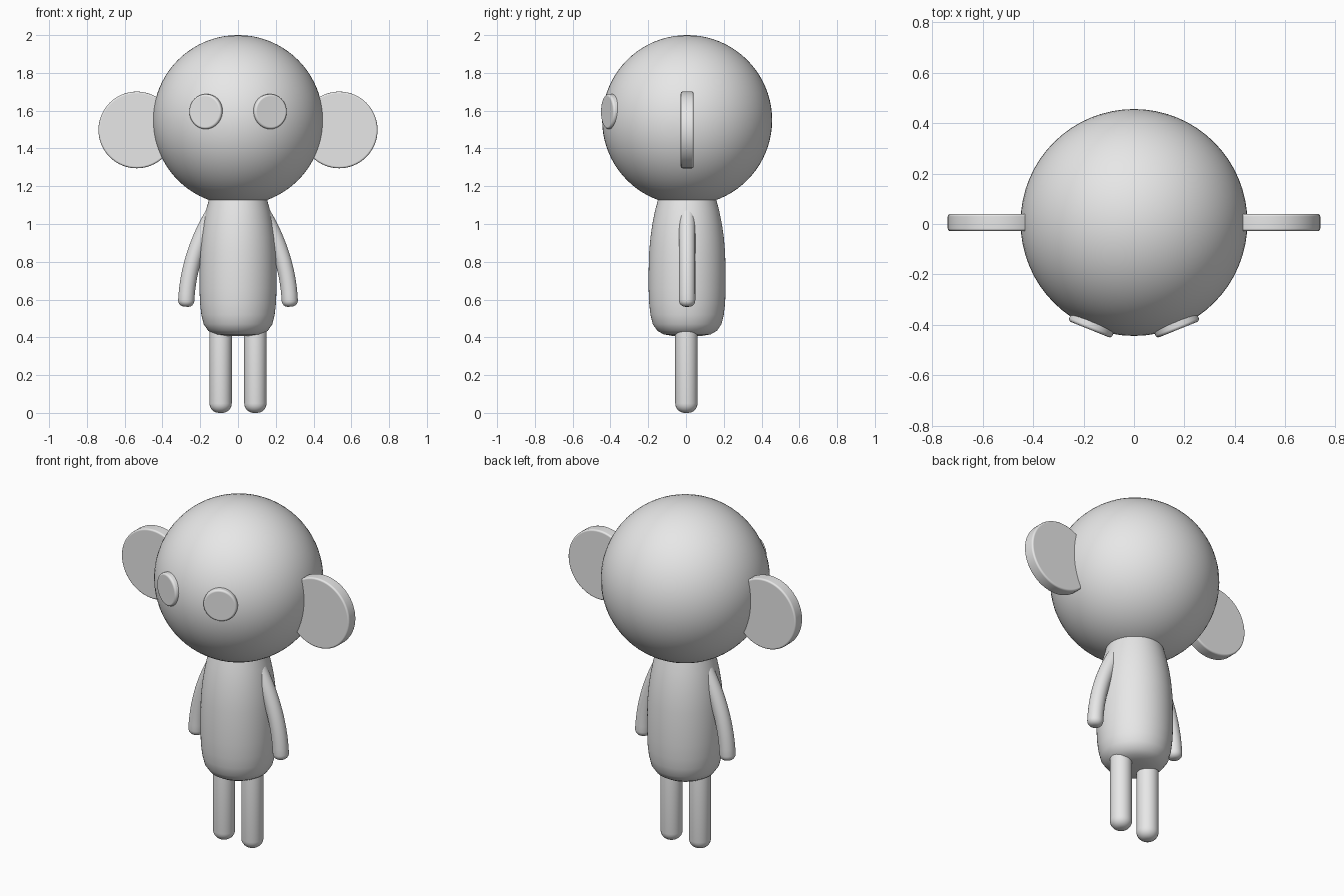
import bpy, bmesh, math
from mathutils import Vector, Matrix

if "Cube" in bpy.data.objects:
    bpy.data.objects.remove(bpy.data.objects["Cube"])

CY = 0.006  # depth of the figure's centre line
grey = bpy.data.materials.new("plain grey")
grey.diffuse_color = (0.8, 0.8, 0.8, 1)
grey.use_nodes = True
grey.node_tree.nodes["Principled BSDF"].inputs["Base Color"].default_value = grey.diffuse_color


def finish(name, bm, mirror=False, weighted=False):
    bmesh.ops.recalc_face_normals(bm, faces=bm.faces[:])
    me = bpy.data.meshes.new(name)
    bm.to_mesh(me)
    bm.free()
    me.materials.append(grey)
    for p in me.polygons:
        p.use_smooth = True
    ob = bpy.data.objects.new(name, me)
    bpy.context.collection.objects.link(ob)
    if mirror:
        ob.modifiers.new("mirror", 'MIRROR').use_mirror_merge = False
    if weighted:
        ob.modifiers.new("normals", 'WEIGHTED_NORMAL')
    return ob


def sweep(name, path, radii, mirror=False, sides=40):
    """Round tube along a path in the xz plane, one radius per point."""
    bm = bmesh.new()
    rings = []
    for i, p in enumerate(path):
        t = (path[min(i + 1, len(path) - 1)] - path[max(i - 1, 0)]).normalized()
        v = Vector((0, 1, 0))
        u = v.cross(t)
        rings.append([bm.verts.new(p + radii[i] * (math.cos(a) * u + math.sin(a) * v))
                      for a in (2 * math.pi * k / sides for k in range(sides))])
    for a, b in zip(rings, rings[1:]):
        for k in range(sides):
            j = (k + 1) % sides
            bm.faces.new((a[k], a[j], b[j], b[k]))
    bm.faces.new(rings[0])
    bm.faces.new(rings[-1])
    return finish(name, bm, mirror)


def limb(name, path, r, c):
    """Mirrored tube of radius r with ends rounded by c."""
    d0 = (path[0] - path[1]).normalized()
    d1 = (path[-1] - path[-2]).normalized()
    arc = [math.radians(a) for a in (15, 30, 45, 60, 75, 90)]
    head = [path[0] + d0 * c * math.sin(a) for a in reversed(arc)]
    tail = [path[-1] + d1 * c * math.sin(a) for a in arc]
    rr = [r - c + c * math.cos(a) for a in arc]
    sweep(name, head + path + tail, rr[::-1] + [r] * len(path) + rr, True)


def disc(name, centre, r, depth, yaw, bevel):
    """Mirrored round plate facing -y, turned about z."""
    bm = bmesh.new()
    bmesh.ops.create_cone(bm, cap_ends=True, segments=64, radius1=r, radius2=r, depth=depth)
    rim = [e for e in bm.edges if any(len(f.verts) > 4 for f in e.link_faces)]
    bmesh.ops.bevel(bm, geom=rim, offset=bevel, segments=3, profile=0.5, affect='EDGES')
    bm.transform(Matrix.Translation(centre) @ Matrix.Rotation(yaw, 4, 'Z')
                 @ Matrix.Rotation(math.pi / 2, 4, 'X'))
    finish(name, bm, True, True)


# head
bm = bmesh.new()
bmesh.ops.create_uvsphere(bm, u_segments=64, v_segments=40, radius=0.45)
bm.transform(Matrix.Translation((0, CY, 1.55)))
finish("head", bm)

# body: lathe profile (radius, height)
profile = [(0.04, .407), (0.08, .408), (.125, .416), (.158, .435), (.182, .47), (.194, .52),
           (.201, .58), (.204, .66), (.204, .74), (.201, .85), (.194, .93), (.184, 1.0),
           (.170, 1.07), (.154, 1.13), (.135, 1.2)]
sweep("body", [Vector((0, CY, z)) for r, z in profile], [r for r, z in profile], sides=64)

# legs
limb("legs", [Vector((.092, 0.002, .05)), Vector((.092, 0.002, .48))], .059, .05)

# arms: smooth curve from shoulder to hand
P = [Vector((.105, CY, 1.095)), Vector((.20, CY, .95)), Vector((.265, CY, .78)), Vector((.274, CY, .595))]
arm = []
for i in range(17):
    t = i / 16
    s = 1 - t
    arm.append(s**3 * P[0] + 3 * s * s * t * P[1] + 3 * s * t * t * P[2] + t**3 * P[3])
limb("arms", arm, .043, .033)

# ears and eyes
disc("ears", (.536, CY, 1.498), .203, .068, 0, .01)
yaw = math.radians(22)
d = 0.433  # distance of the eye plate's middle from the head axis
disc("eyes", (d * math.sin(yaw) + .004, CY - d * math.cos(yaw), 1.595), .0925, .05, yaw, .012)
